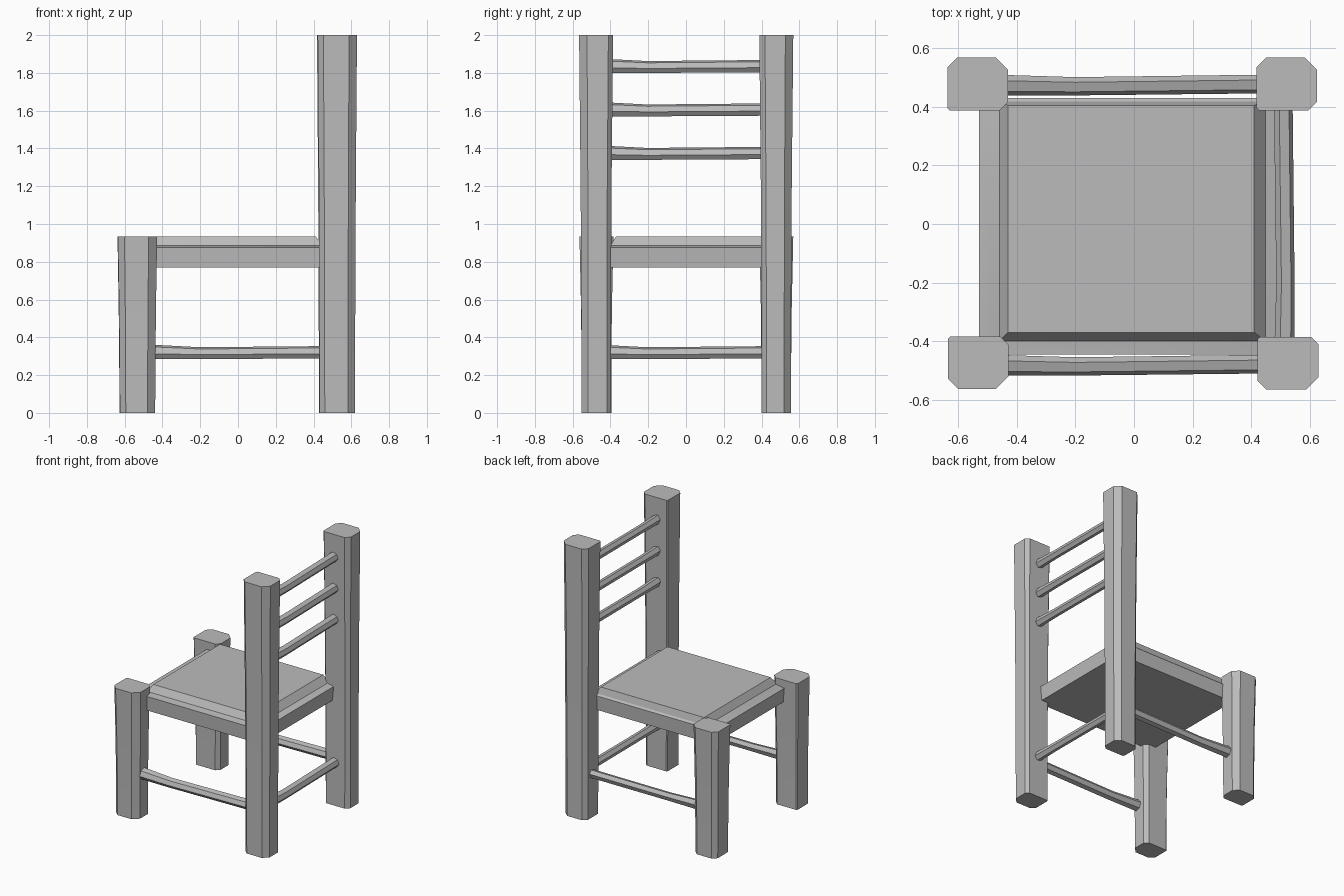
import bpy, bmesh, math
from mathutils import Matrix

cube = bpy.data.objects.get("Cube")
if cube:
    bpy.data.objects.remove(cube, do_unlink=True)

grey = bpy.data.materials.new("plain_grey")
grey.use_nodes = True
grey.diffuse_color = (0.5, 0.5, 0.5, 1)
grey.node_tree.nodes["Principled BSDF"].inputs["Base Color"].default_value = (0.5, 0.5, 0.5, 1)


def loft(name, rings, matrix=Matrix()):
    """Skin a closed solid through rings that share one point count."""
    bm = bmesh.new()
    loops = [[bm.verts.new(p) for p in ring] for ring in rings]
    n = len(loops[0])
    for low, high in zip(loops, loops[1:]):
        for i in range(n):
            j = (i + 1) % n
            bm.faces.new((low[i], low[j], high[j], high[i]))
    bm.faces.new(loops[0][::-1])
    bm.faces.new(loops[-1])
    bm.transform(matrix)
    bmesh.ops.recalc_face_normals(bm, faces=bm.faces[:])
    mesh = bpy.data.meshes.new(name)
    bm.to_mesh(mesh)
    bm.free()
    mesh.materials.append(grey)
    obj = bpy.data.objects.new(name, mesh)
    bpy.context.collection.objects.link(obj)
    bpy.ops.object.select_all(action='DESELECT')
    obj.select_set(True)
    bpy.context.view_layer.objects.active = obj
    bpy.ops.object.shade_smooth_by_angle(angle=math.radians(25))
    return obj


def leg(name, x, y, height, cuts):
    """Rough-hewn post: a rectangle with uneven corner cuts and a slim waist."""
    hx, hy = 0.104, 0.09
    a, b, c, d = cuts
    section = [(-hx, -hy + a), (-hx + a, -hy), (hx - b, -hy), (hx, -hy + b),
               (hx, hy - c), (hx - c, hy), (-hx + d, hy), (-hx, hy - d)]
    stations = [(0, 0.9, 0.87), (0.25, 0.91, 0.87), (0.6, 0.94, 0.91), (1, 1, 1)]
    loft(name, [[(x + px * sx, y + py * sy, height * t) for px, py in section]
                for t, sx, sy in stations])


# Legs: short pair on one side, tall back posts on the other
leg("short_front_leg", -0.532, -0.474, 0.935, (0.035, 0.045, 0.03, 0.008))
leg("short_back_leg", -0.534, 0.478, 0.935, (0.008, 0.028, 0.042, 0.033))
leg("tall_front_post", 0.526, -0.476, 2.0, (0.03, 0.042, 0.025, 0.008))
leg("tall_back_post", 0.522, 0.478, 2.0, (0.01, 0.03, 0.042, 0.033))


def rung(name, matrix):
    """Whittled six-sided bar along x, slightly bent near one end."""
    section = [(-0.036, -0.01), (-0.022, 0.025), (0.015, 0.036),
               (0.035, 0.008), (0.02, -0.028), (-0.015, -0.038)]
    stations = [(-0.47, 1.0, 1.05, 0, 0.004), (-0.2, 0.88, 0.85, -0.004, -0.003),
                (0.47, 0.9, 0.88, 0.004, 0.002)]
    loft(name, [[(x, y * sy + oy, z * sz + oz) for y, z in section]
                for x, sy, sz, oy, oz in stations], matrix)


# Low stretchers on three sides
for name, y in (("front_stretcher", -0.482), ("back_stretcher", 0.475)):
    rung(name, Matrix.Translation((0, y, 0.32)))

# Bars between the tall posts: one low stretcher and three back rails
turn = Matrix.Rotation(math.pi / 2, 4, 'Z')
for name, z in (("side_stretcher", 0.32), ("lower_back_rail", 1.375),
                ("middle_back_rail", 1.605), ("upper_back_rail", 1.835)):
    rung(name, Matrix.Translation((0.513, -0.005, z)) @ turn)


def rectangle(x0, x1, y0, y1, z):
    return [(x0, y0, z), (x1, y0, z), (x1, y1, z), (x0, y1, z)]


# Seat: slab with a narrow ledge and a raised, bevelled pad
loft("seat", [rectangle(-0.52, 0.49, -0.44, 0.425, 0.77),
              rectangle(-0.53, 0.5, -0.445, 0.43, 0.875),
              rectangle(-0.46, 0.45, -0.4, 0.418, 0.887),
              rectangle(-0.43, 0.41, -0.37, 0.405, 0.935)])
